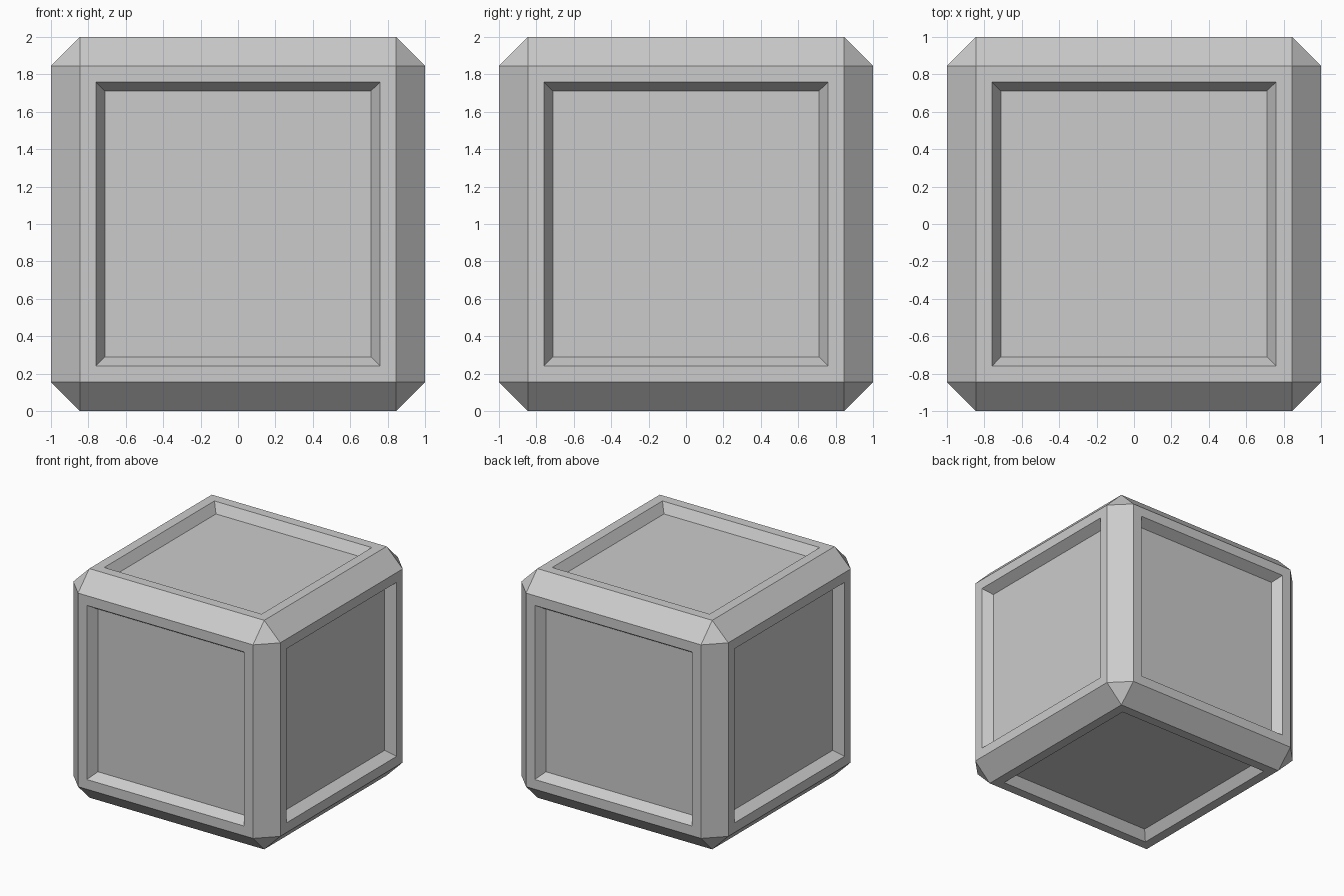
import bpy, bmesh
from mathutils import Matrix

if "Cube" in bpy.data.objects:
    bpy.data.objects.remove(bpy.data.objects["Cube"])

CHAMFER = 0.155
FRAME = 0.085      # flat rim around each panel
SLOPE = 0.05       # width of the sloped panel wall
DEPTH = 0.081      # panel recess

bm = bmesh.new()
bmesh.ops.create_cube(bm, size=2.0, matrix=Matrix.Translation((0, 0, 1)))

# Chamfered edges
bmesh.ops.bevel(bm, geom=bm.edges[:], offset=CHAMFER, offset_type='OFFSET',
                segments=1, profile=0.5, affect='EDGES')
bm.normal_update()

# Recessed panel on all six sides
sides = [f for f in bm.faces if max(abs(c) for c in f.normal) > 0.99]
bmesh.ops.inset_individual(bm, faces=sides, thickness=FRAME, use_even_offset=True)
bmesh.ops.inset_individual(bm, faces=sides, thickness=SLOPE, depth=-DEPTH,
                           use_even_offset=True)
bmesh.ops.recalc_face_normals(bm, faces=bm.faces[:])

mesh = bpy.data.meshes.new("panelled_cube")
bm.to_mesh(mesh)
bm.free()
bpy.context.collection.objects.link(bpy.data.objects.new("panelled_cube", mesh))
